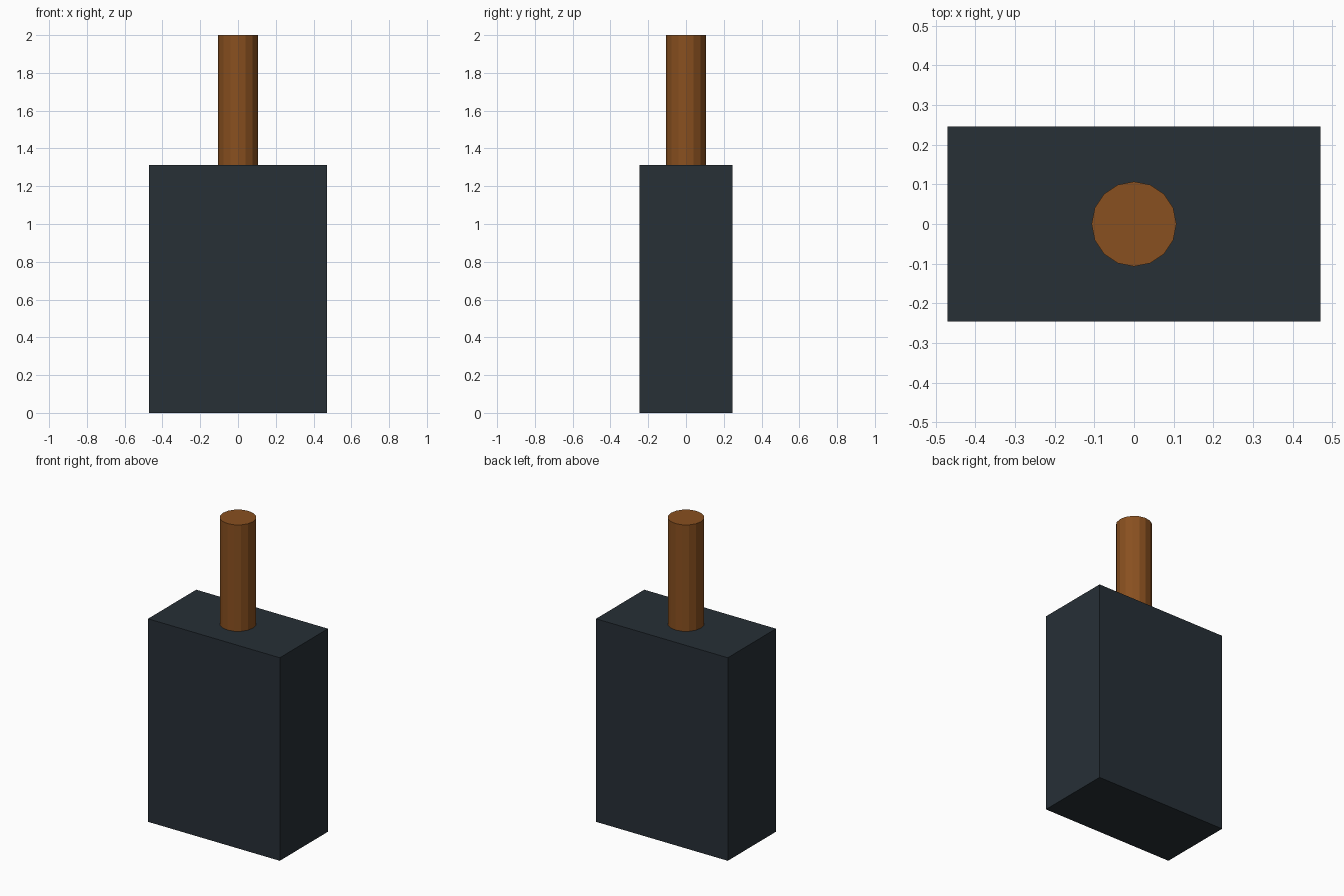
import bpy

if "Cube" in bpy.data.objects:
    bpy.data.objects.remove(bpy.data.objects["Cube"])

BODY_W, BODY_D, BODY_H = 0.942, 0.492, 1.312
TOTAL_H = 2.0
HANDLE_R = 0.107


def paint(obj, name, color):
    mat = bpy.data.materials.new(name)
    mat.diffuse_color = (*color, 1.0)
    mat.use_nodes = True
    mat.node_tree.nodes["Principled BSDF"].inputs["Base Color"].default_value = mat.diffuse_color
    obj.data.materials.append(mat)


# Dark rectangular body
bpy.ops.mesh.primitive_cube_add(size=1, location=(0, 0, BODY_H / 2))
body = bpy.context.object
body.name = "body"
body.scale = (BODY_W, BODY_D, BODY_H)
bpy.ops.object.transform_apply(location=False, rotation=False, scale=True)
paint(body, "dark_slate", (0.020, 0.029, 0.037))

# Flat-shaded 16-sided wooden handle standing on the body
bpy.ops.mesh.primitive_cylinder_add(
    vertices=16, radius=HANDLE_R, depth=TOTAL_H - BODY_H,
    location=(0, 0, (TOTAL_H + BODY_H) / 2))
handle = bpy.context.object
handle.name = "handle"
paint(handle, "brown_wood", (0.25, 0.08, 0.014))
